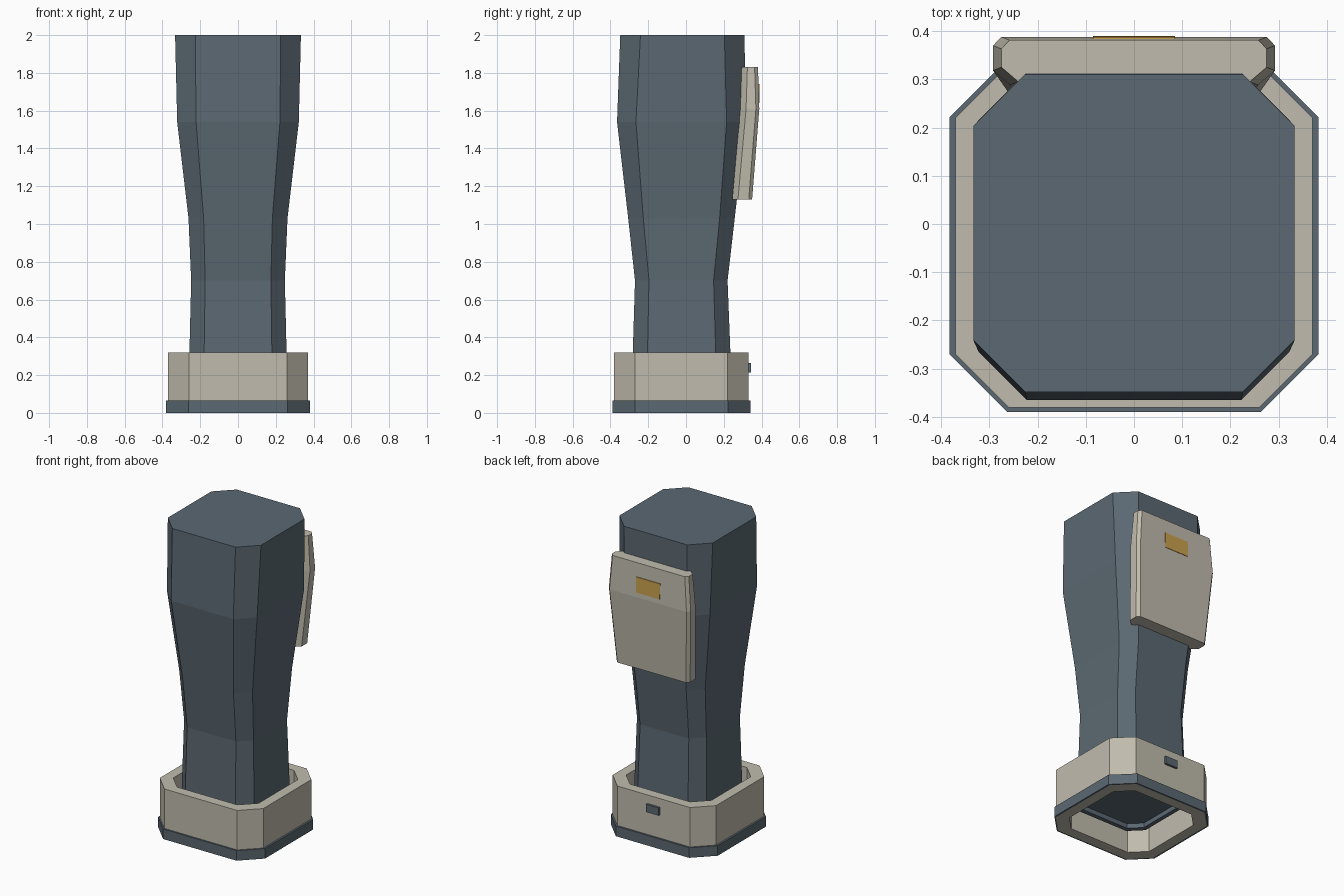
import bpy, bmesh

if "Cube" in bpy.data.objects:
    bpy.data.objects.remove(bpy.data.objects["Cube"])


def material(name, rgb):
    m = bpy.data.materials.new(name)
    m.diffuse_color = (*rgb, 1)
    m.use_nodes = True
    m.node_tree.nodes["Principled BSDF"].inputs["Base Color"].default_value = m.diffuse_color
    return m


SLATE = material("slate blue", (0.105, 0.140, 0.168))
BEIGE = material("warm beige", (0.53, 0.50, 0.42))
GOLD = material("gold", (0.58, 0.35, 0.075))


def octagon(w, y0, y1, c):
    """Rectangle with cut corners: half width, front y, back y, corner cut."""
    return [(w, y0 + c), (w, y1 - c), (w - c, y1), (c - w, y1),
            (-w, y1 - c), (-w, y0 + c), (c - w, y0), (w - c, y0)]


def loft(name, sections, mat, closed=False):
    """Skin a list of (z, outline); cap the ends, or join last to first."""
    bm = bmesh.new()
    rings = [[bm.verts.new((x, y, z)) for x, y in pts] for z, pts in sections]
    n = len(rings[0])
    pairs = list(zip(rings, rings[1:]))
    if closed:
        pairs.append((rings[-1], rings[0]))
    else:
        bm.faces.new(rings[0][::-1])
        bm.faces.new(rings[-1])
    for a, b in pairs:
        for i in range(n):
            j = (i + 1) % n
            bm.faces.new((a[i], a[j], b[j], b[i]))
    bmesh.ops.recalc_face_normals(bm, faces=bm.faces)
    me = bpy.data.meshes.new(name)
    bm.to_mesh(me)
    bm.free()
    me.materials.append(mat)
    ob = bpy.data.objects.new(name, me)
    bpy.context.collection.objects.link(ob)
    return ob


def tube(name, z0, z1, outer, inner, mat):
    return loft(name, [(z0, outer), (z1, outer), (z1, inner), (z0, inner)], mat, True)


def block(name, w, y0, y1, z0, z1, mat, lean=0):
    """Box whose top is moved back or forward by lean."""
    def rect(d):
        return [(w, y0 + d), (w, y1 + d), (-w, y1 + d), (-w, y0 + d)]
    return loft(name, [(z0, rect(0)), (z1, rect(lean))], mat)


# Shin: lofted cut-corner sections, with a shallow recess underneath
shin = [(0.15, 0.235, -0.26, 0.215, 0.07), (0.12, 0.235, -0.26, 0.215, 0.07),
        (0.12, 0.262, -0.288, 0.243, 0.08), (0.70, 0.248, -0.270, 0.220, 0.074),
        (1.03, 0.262, -0.306, 0.258, 0.080), (1.54, 0.322, -0.365, 0.315, 0.100),
        (2.00, 0.333, -0.348, 0.310, 0.107)]
loft("shin", [(z, octagon(*s)) for z, *s in shin], SLATE)

# Ankle collar with a dark band around its foot
cuff = octagon(0.37, -0.38, 0.33, 0.11)
tube("ankle_collar", 0, 0.32, cuff, octagon(0.305, -0.315, 0.265, 0.09), BEIGE)
tube("collar_base_band", 0, 0.065, octagon(0.382, -0.39, 0.342, 0.12), cuff, SLATE)
block("collar_button", 0.045, 0.32, 0.344, 0.215, 0.265, SLATE)


# Calf plate: bent plate with chamfered edges
def plate_section(w, yin, yout):
    half = [(w - 0.035, yin), (w, yin + 0.03), (w, yout - 0.018), (w - 0.017, yout)]
    return half + [(-x, y) for x, y in reversed(half)]


plate = [(1.13, 0.262, 0.245, 0.350), (1.61, 0.292, 0.288, 0.388),
         (1.83, 0.275, 0.295, 0.381)]
loft("calf_plate", [(z, plate_section(*s)) for z, *s in plate], BEIGE)

# Gold inlay on the upper part of the calf plate
block("gold_inlay", 0.085, 0.384, 0.390, 1.64, 1.74, GOLD, -0.002)
